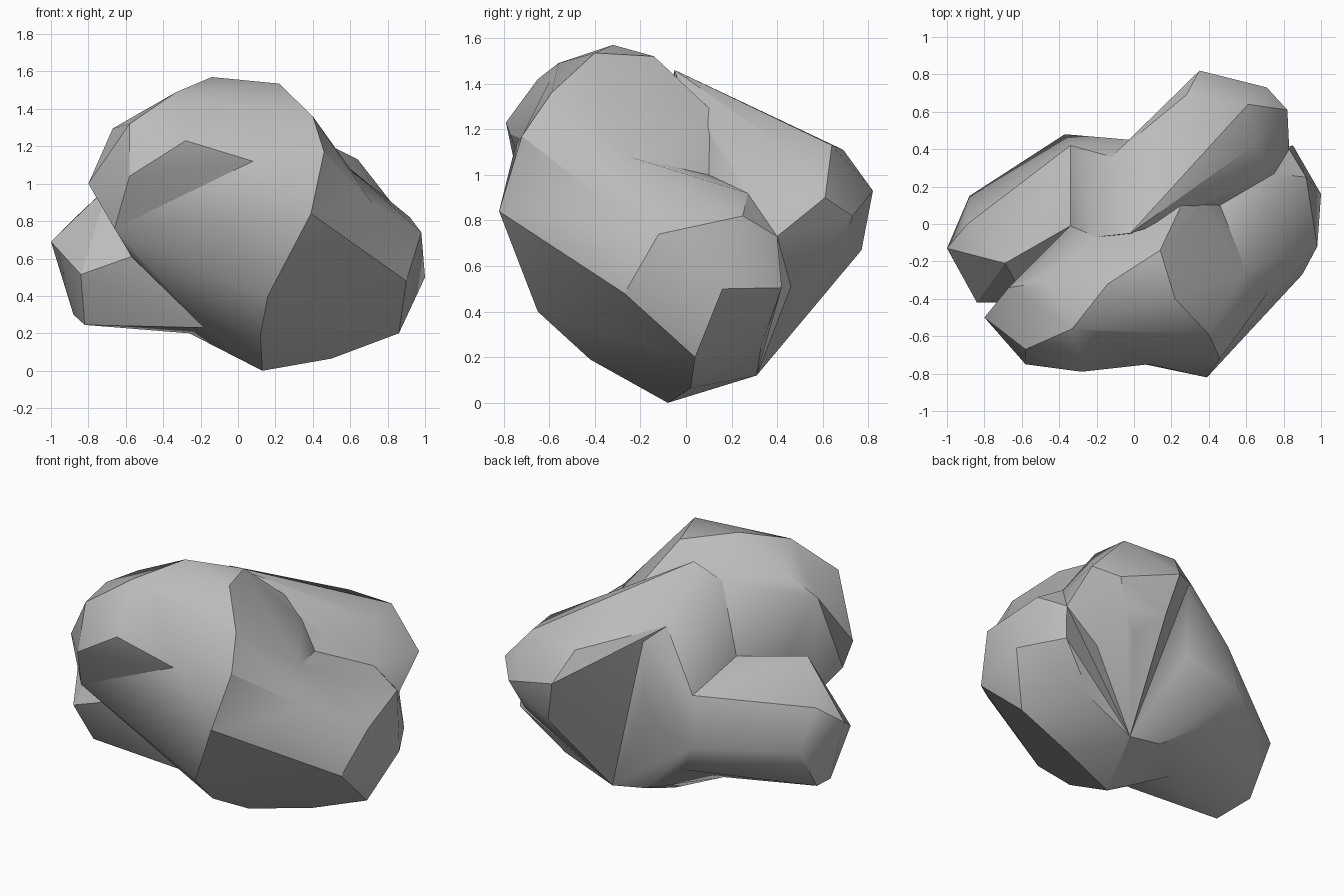
import bpy
import bmesh
import math

cube = bpy.data.objects.get("Cube")
if cube:
    bpy.data.objects.remove(cube, do_unlink=True)

# One stone colour for the whole boulder
stone = bpy.data.materials.new("stone_grey")
stone.use_nodes = True
grey = (.5, .5, .5, 1)
stone.diffuse_color = grey
stone.node_tree.nodes["Principled BSDF"].inputs["Base Color"].default_value = grey

# Landmarks shared by neighbouring lobes
base_tip = (.13, -.08, 0)
base_left = (-.26, 0, .2)
base_inner = (-.18, -.28, .23)
base_back = (.29, .31, .12)
chin_low = (.12, -.42, .19)
chin_high = (.16, -.65, .4)
brow_corner = (.39, -.82, .84)
brow_dip = (.08, -.75, 1.12)
crown = (-.14, -.32, 1.57)
crown_left = (-.33, -.56, 1.49)
crown_back = (.14, -.14, 1.52)
crown_slope = (-.02, -.05, 1.46)
shoulder = (-.67, -.34, 1.295)
shoulder_in = (-.47, -.31, 1.41)
cheek = (-.66, -.6, .76)
saddle_top = (.3, .2, 1.2)
saddle_low = (.46, .1, 1)
saddle_front = (.6, -.25, 1.08)
saddle_side = (.75, .27, .92)
slope_kink = (.72, -.36, .89)
notch_left = (-.57, -.42, .61)
valley_top = (-.2, -.07, 1.38)
valley_low = (-.34, -.01, .97)
ridge_back = (-.12, .36, 1.24)
wall_top = (-.02, .45, 1.15)
wall_low = (-.02, .44, .7)
wall_foot = (-.26, .38, .39)
corner_top = (-.34, .42, .89)
corner_low = (-.37, .48, .59)
flank_high = (.83, .4, .73)


def make_lobe(name, points):
    """Build a faceted convex lobe around its corner points."""
    bm = bmesh.new()
    for point in points:
        bm.verts.new(point)
    hull = bmesh.ops.convex_hull(bm, input=list(bm.verts))
    spare = {g for key in ("geom_interior", "geom_unused") for g in hull[key]
             if isinstance(g, bmesh.types.BMVert)}
    bmesh.ops.delete(bm, geom=list(spare), context="VERTS")
    bmesh.ops.recalc_face_normals(bm, faces=list(bm.faces))
    mesh = bpy.data.meshes.new(name)
    bm.to_mesh(mesh)
    bm.free()
    mesh.materials.append(stone)
    lobe = bpy.data.objects.new(name, mesh)
    bpy.context.collection.objects.link(lobe)
    return lobe


# Large overhanging front mass
boulder = make_lobe("boulder", [
    base_tip, base_left, base_inner, chin_low, chin_high, brow_corner,
    brow_dip, crown, crown_left, crown_back, shoulder, shoulder_in, cheek,
    saddle_top, saddle_low, saddle_front, slope_kink, notch_left,
    valley_top, valley_low,
    (.46, -.72, 1.17), (.22, -.4, 1.535), (.4, -.59, 1.36)])

# Knob that juts from the front mass, undercut below
front_knob = make_lobe("front_knob", [
    brow_dip, crown, crown_left, shoulder, shoulder_in, cheek,
    (-.28, -.79, 1.23), (-.58, -.75, 1.04), (-.58, -.67, 1.32),
    (-.3, -.65, 1.42), (-.8, -.5, 1), (.22, -.4, 1.5)])

# Low bulge on the model's left side, with flat cut faces below
side_lobe = make_lobe("side_lobe", [
    base_tip, base_back, chin_low, chin_high, brow_corner, slope_kink,
    saddle_low, saddle_front, saddle_side, flank_high,
    (.6, -.53, .62), (.9, -.27, .48), (.86, .04, .2), (.5, .02, .065),
    (.98, -.12, .74), (1, .16, .5), (.92, .25, .82), (.85, .42, .505),
    (.6, .33, .25)])

# Lobe reaching out at the back, undercut towards the wall
back_lobe = make_lobe("back_lobe", [
    base_back, saddle_top, saddle_low, saddle_side, flank_high,
    ridge_back, wall_top, crown_slope,
    (.66, .46, .51), (.54, .64, .56), (.63, .68, .65),
    (.35, .82, .93), (.41, .77, .67), (.71, .73, .82), (.82, .61, .9),
    (.61, .64, 1.13), (.64, .42, 1.13), (.28, .69, 1.11)])

# Small lobe sticking out on the model's right
small_lobe = make_lobe("small_lobe", [
    base_left, base_inner, notch_left, valley_low, corner_top, corner_low,
    wall_foot,
    (-1, -.13, .69), (-.69, -.21, .99), (-.89, 0, .8), (-.88, .15, .58),
    (-.55, .33, .48), (-.84, -.42, .515), (-.82, -.25, .245),
    (-.88, -.03, .3)])

# Core that fills the back wall between the lobes
core = make_lobe("core", [
    base_tip, base_left, base_back, valley_top, valley_low, ridge_back,
    wall_top, wall_low, wall_foot, corner_top, corner_low, saddle_top,
    crown_slope, (.06, .3, .16)])

# Fuse the lobes into one solid rock
bpy.ops.object.select_all(action="DESELECT")
bpy.context.view_layer.objects.active = boulder
boulder.select_set(True)
for lobe in (core, front_knob, side_lobe, back_lobe, small_lobe):
    fuse = boulder.modifiers.new("fuse", "BOOLEAN")
    fuse.operation = "UNION"
    fuse.solver = "EXACT"
    fuse.object = lobe
    bpy.ops.object.modifier_apply(modifier=fuse.name)
    bpy.data.objects.remove(lobe, do_unlink=True)

# Clean the seams, then shade softly with crisp ridges
bm = bmesh.new()
bm.from_mesh(boulder.data)
bmesh.ops.remove_doubles(bm, verts=list(bm.verts), dist=.004)
bmesh.ops.dissolve_limit(bm, angle_limit=math.radians(1),
                         verts=list(bm.verts), edges=list(bm.edges))
bm.to_mesh(boulder.data)
bm.free()
bpy.ops.object.shade_smooth_by_angle(angle=math.radians(30))
